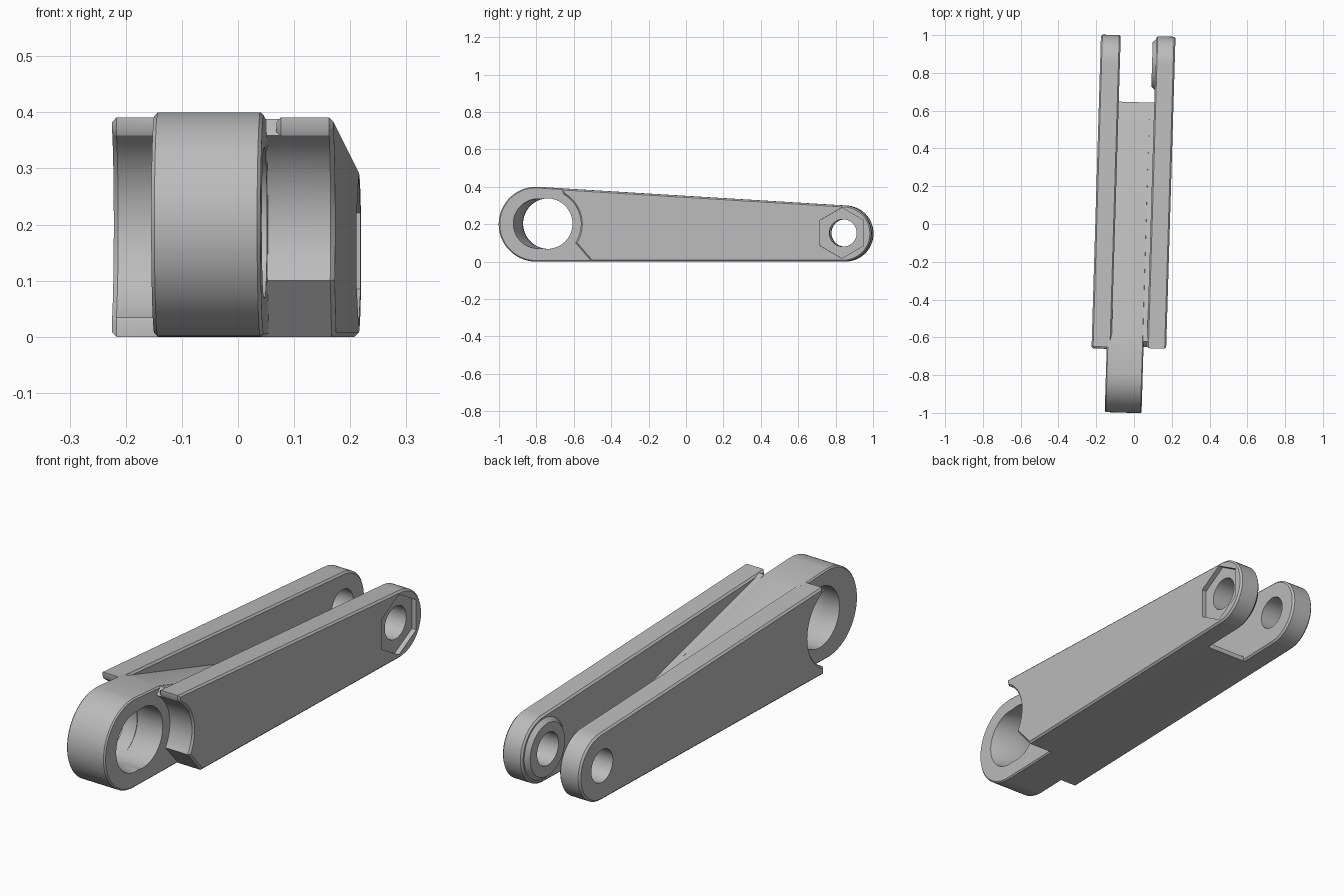
import bpy, bmesh, math
from mathutils import Matrix

if "Cube" in bpy.data.objects:
    bpy.data.objects.remove(bpy.data.objects["Cube"])

grey = bpy.data.materials.new("plain grey")
grey.diffuse_color = (0.5, 0.5, 0.5, 1)
grey.use_nodes = True
grey.node_tree.nodes["Principled BSDF"].inputs["Base Color"].default_value = grey.diffuse_color


def arc(cy, cz, r, a0, a1, n=32):
    return [(cy + r * math.cos(math.radians(a0 + (a1 - a0) * i / n)),
             cz + r * math.sin(math.radians(a0 + (a1 - a0) * i / n))) for i in range(n + 1)]


def slab(name, outline, x0, x1, bevel=0.0):
    """Extrude a side (y, z) outline from x0 to x1."""
    bm = bmesh.new()
    face = bm.faces.new([bm.verts.new((x0, y, z)) for y, z in outline])
    ext = bmesh.ops.extrude_face_region(bm, geom=[face])
    bmesh.ops.translate(bm, vec=(x1 - x0, 0, 0),
                        verts=[v for v in ext["geom"] if isinstance(v, bmesh.types.BMVert)])
    bmesh.ops.recalc_face_normals(bm, faces=bm.faces)
    if bevel:
        rim = [e for e in bm.edges if abs(e.verts[0].co.x - e.verts[1].co.x) < 1e-5]
        bmesh.ops.bevel(bm, geom=rim, offset=bevel, segments=1, affect='EDGES')
    me = bpy.data.meshes.new(name)
    bm.to_mesh(me)
    bm.free()
    ob = bpy.data.objects.new(name, me)
    me.materials.append(grey)
    bpy.context.collection.objects.link(ob)
    return ob


def rod(name, x0, x1, y0, y1, z, r, r1=None, n=64, turn=0.0):
    """Cylinder or cone along x; y0 and y1 are its end centres."""
    r1 = r if r1 is None else r1
    bm = bmesh.new()
    rings = [[bm.verts.new((x, y + rad * math.cos(turn + 2 * math.pi * i / n),
                            z + rad * math.sin(turn + 2 * math.pi * i / n))) for i in range(n)]
             for x, y, rad in ((x0, y0, r), (x1, y1, r1))]
    for i in range(n):
        j = (i + 1) % n
        bm.faces.new((rings[0][i], rings[0][j], rings[1][j], rings[1][i]))
    bm.faces.new(rings[0])
    bm.faces.new(rings[1])
    bmesh.ops.recalc_face_normals(bm, faces=bm.faces)
    me = bpy.data.meshes.new(name)
    bm.to_mesh(me)
    bm.free()
    ob = bpy.data.objects.new(name, me)
    me.materials.append(grey)
    bpy.context.collection.objects.link(ob)
    return ob


def combine(target, other, op):
    mod = target.modifiers.new(op, 'BOOLEAN')
    mod.operation, mod.object, mod.solver = op, other, 'EXACT'
    bpy.context.view_layer.objects.active = target
    bpy.ops.object.modifier_apply(modifier=mod.name)
    bpy.data.objects.remove(other)


# Shared side dimensions
EYE_Y, EYE_R = -0.8, 0.2
PIN_Y, PIN_Z, PIN_R = 0.847, 0.15, 0.15
BORE_Y = -0.74
tail = arc(PIN_Y, PIN_Z, PIN_R, -90, 88)
ramp = [(0.645, 0.0), (0.645, 0.022)]

# Big front eye, running back into the sloping web
link_arm = slab("link_arm", arc(EYE_Y, 0.2, EYE_R, 88, 270, 48) + ramp + [(-0.62, 0.389)],
                -0.125, 0.07, 0.006)

# Plates either side: front ends are scooped around the eye bore
scoop = arc(BORE_Y, 0.2, 0.183, -33, 60)
left_scoop = arc(BORE_Y, 0.2, 0.183, -65, 60)
top_front = [(-0.655, 0.372), (-0.655, 0.391)]
right_front = list(reversed([(-0.5, 0.0)] + scoop + top_front))
left_front = list(reversed([(-0.665, 0.0), (-0.665, 0.028)] + left_scoop + top_front))
right_plate = slab("right_plate", tail + right_front, 0.088, 0.19, 0.008)
left_plate = slab("left_plate", tail + left_front, -0.205, -0.1, 0.008)

# Web filling the full width between the plates
web = slab("web", ramp + [(-0.62, 0.388)] + right_front[2:], -0.11, 0.1)

# Chamfered boss on the inner face of the right plate
boss = rod("boss", 0.07, 0.1, PIN_Y, PIN_Y, PIN_Z, 0.118, 0.146)

for part in (web, left_plate, right_plate, boss):
    combine(link_arm, part, 'UNION')

# Eye bore with a slanted relief, pin holes and hexagonal nut pocket
for cutter in (
    rod("eye_bore", -0.3, 0.082, BORE_Y, BORE_Y, 0.203, 0.135),
    rod("eye_relief", -0.06, 0.08, -0.735, -0.793, 0.203, 0.133),
    rod("pin_hole", -0.3, 0.3, PIN_Y - 0.002, PIN_Y - 0.002, PIN_Z + 0.003, 0.073),
    rod("nut_pocket", 0.168, 0.3, PIN_Y - 0.008, PIN_Y - 0.008, PIN_Z + 0.003, 0.135, n=6, turn=math.pi / 2),
):
    combine(link_arm, cutter, 'DIFFERENCE')

# The arm sits slightly turned in plan
link_arm.data.transform(Matrix.Rotation(math.radians(-1.72), 4, 'Z'))
bpy.ops.object.select_all(action='DESELECT')
link_arm.select_set(True)
bpy.context.view_layer.objects.active = link_arm
bpy.ops.object.shade_smooth_by_angle(angle=math.radians(30))
